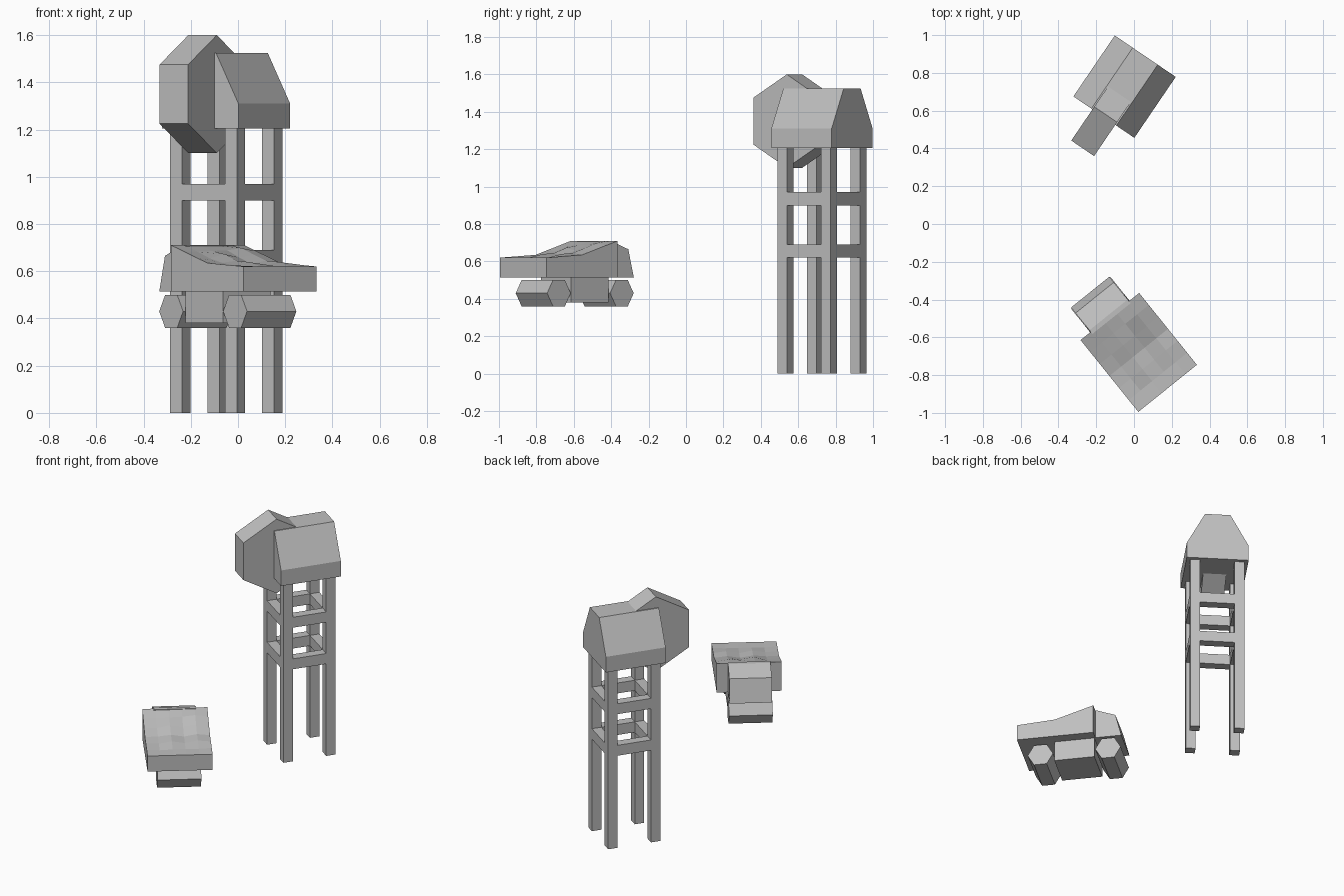
import bpy, bmesh, math, random

random.seed(4)
cube = bpy.data.objects.get("Cube")
if cube:
    bpy.data.objects.remove(cube, do_unlink=True)

GREY = (0.52, 0.52, 0.52, 1)
mat = bpy.data.materials.new("plain grey")
mat.use_nodes = True
mat.diffuse_color = GREY
bsdf = mat.node_tree.nodes["Principled BSDF"]
bsdf.inputs["Base Color"].default_value = GREY
bsdf.inputs["Roughness"].default_value = 0.8

# Each half of the model has its own turned frame: (x, y, angle)
TOWER = (-0.05, 0.727, math.radians(55.8))
CART = (0.025, -0.68, math.radians(-51.2))


def finish(name, bm, frame, turn=0.0):
    bmesh.ops.recalc_face_normals(bm, faces=bm.faces)
    mesh = bpy.data.meshes.new(name)
    bm.to_mesh(mesh)
    bm.free()
    mesh.materials.append(mat)
    obj = bpy.data.objects.new(name, mesh)
    obj.location = (frame[0], frame[1], 0)
    obj.rotation_euler.z = frame[2] + turn
    bpy.context.collection.objects.link(obj)
    return obj


def prism(name, profile, half, frame, turn=0.0, offset=0.0):
    """Side profile of (along, z) points, given thickness across."""
    bm = bmesh.new()
    face = bm.faces.new([bm.verts.new((a, offset - half, z)) for a, z in profile])
    ext = bmesh.ops.extrude_face_region(bm, geom=[face])
    for v in ext["geom"]:
        if isinstance(v, bmesh.types.BMVert):
            v.co.y = offset + half
    return finish(name, bm, frame, turn)


def rect(a0, a1, z0, z1):
    return [(a0, z0), (a1, z0), (a1, z1), (a0, z1)]


def hexagon(a, z, r, start):
    angles = [start + i * math.pi / 3 for i in range(6)]
    return [(a + r * math.cos(t), z + r * math.sin(t)) for t in angles]


# Tower legs and two rings of cross rails
LEG, SPREAD = 0.031, 0.14
for i, a in enumerate((-SPREAD, SPREAD)):
    for j, b in enumerate((-SPREAD, SPREAD)):
        prism(f"tower_leg_{i}{j}", rect(a - LEG, a + LEG, 0, 1.21), LEG, TOWER, 0, b)
for level, z in enumerate((0.62, 0.9)):
    for side in range(4):
        inner = SPREAD - LEG
        prism(f"tower_rail_{level}{side}", rect(-inner, inner, z, z + 0.07), LEG,
              TOWER, side * math.pi / 2, SPREAD)

# Cabin on top of the tower, with sloping roof sides
prism("tower_cabin", [(-0.195, 1.205), (0.195, 1.205), (0.195, 1.31),
                      (0.08, 1.525), (-0.08, 1.525), (-0.195, 1.31)],
      0.195, TOWER, math.pi / 2)

# Large six-sided wheel set into the cabin
prism("tower_wheel", hexagon(-0.178, 1.35, 0.25, math.pi / 2), 0.073, TOWER)

# Cart wheels, chassis and rear engine box
for name, a in (("front", 0.107), ("rear", -0.325)):
    prism(f"cart_{name}_wheel", hexagon(a, 0.43, 0.081, 0), 0.134, CART)
prism("cart_chassis", rect(-0.237, 0.019, 0.38, 0.53), 0.128, CART)
prism("cart_rear_box", [(-0.41, 0.515), (-0.23, 0.515), (-0.23, 0.71),
                        (-0.255, 0.71), (-0.372, 0.665)], 0.13, CART)

# Cart bed: a sloping top of uneven rubble with straight side walls
LENGTH, WIDTH = 0.244, 0.199
bm = bmesh.new()
bmesh.ops.create_grid(bm, x_segments=6, y_segments=5, size=1)
for v in bm.verts:
    rim = v.is_boundary
    a = v.co.x
    z = 0.635 - 0.015 * a if a > 0 else 0.635 - 0.075 * a
    if not rim:
        z += random.uniform(-0.008, 0.014)
    v.co = (a * LENGTH, v.co.y * WIDTH, z)
edges = [e for e in bm.edges if e.is_boundary]
ext = bmesh.ops.extrude_edge_only(bm, edges=edges)
for v in ext["geom"]:
    if isinstance(v, bmesh.types.BMVert):
        v.co.z = 0.515
bmesh.ops.holes_fill(bm, edges=[e for e in bm.edges if e.is_boundary], sides=0)
finish("cart_bed", bm, CART)
